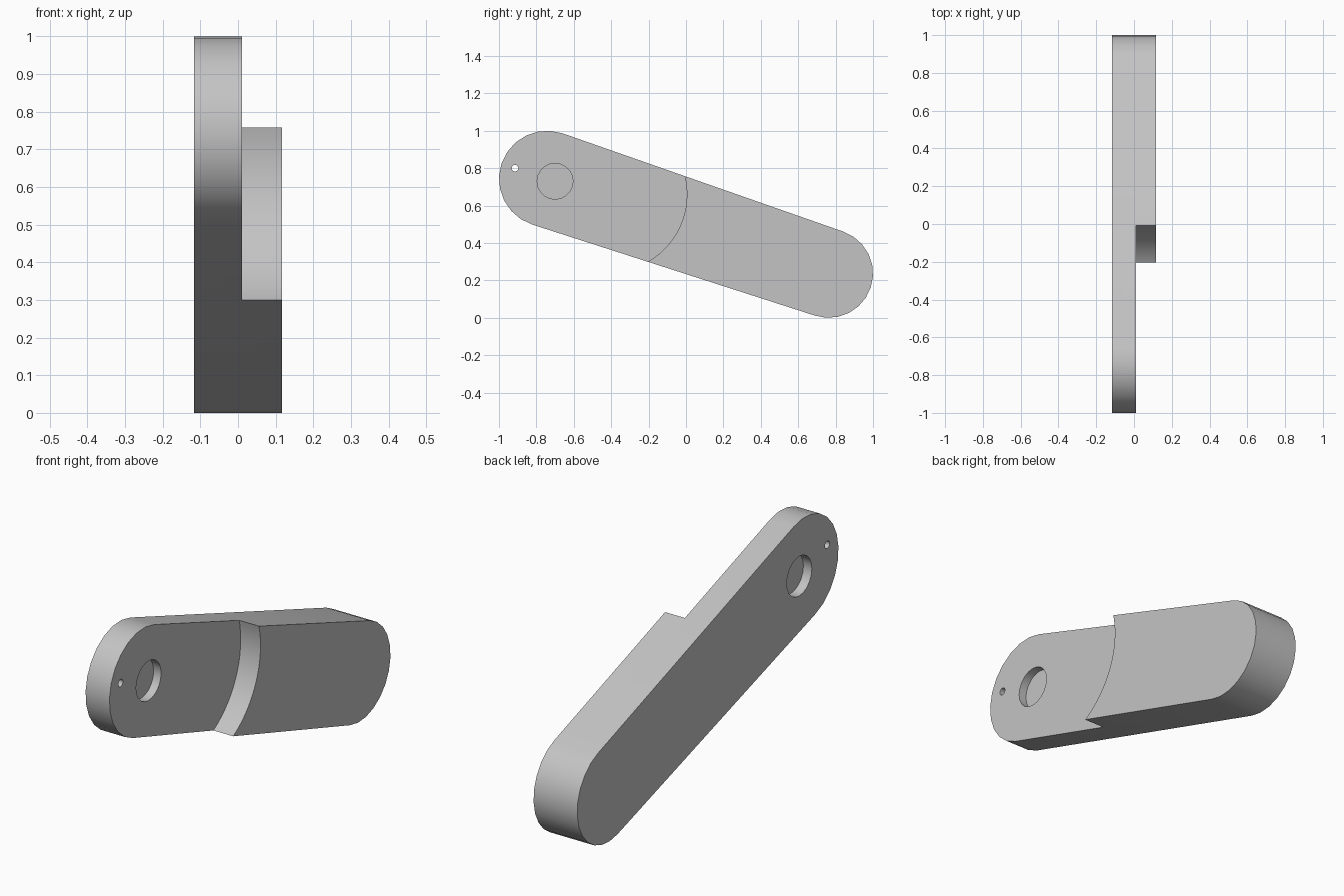
import bpy
import bmesh
from math import radians, cos, sin, atan2, asin, hypot, degrees

if "Cube" in bpy.data.objects:
    bpy.data.objects.remove(bpy.data.objects["Cube"], do_unlink=True)

BACK, STEP, FRONT = -0.117, 0.011, 0.117     # x of plain side, ledge and raised side


def arc(y, z, r, start, end, n):
    """Points on an arc in the YZ plane, angles in degrees."""
    angles = [radians(start + (end - start) * i / n) for i in range(n + 1)]
    return [(y + r * cos(a), z + r * sin(a)) for a in angles]


def prism(name, outline, x0, x1):
    """Extrude a YZ outline along X."""
    bm = bmesh.new()
    base = bm.faces.new([bm.verts.new((x0, y, z)) for y, z in outline])
    top = bmesh.ops.extrude_face_region(bm, geom=[base])["geom"]
    moved = [v for v in top if isinstance(v, bmesh.types.BMVert)]
    bmesh.ops.translate(bm, verts=moved, vec=(x1 - x0, 0, 0))
    bmesh.ops.recalc_face_normals(bm, faces=bm.faces[:])
    mesh = bpy.data.meshes.new(name)
    bm.to_mesh(mesh)
    bm.free()
    obj = bpy.data.objects.new(name, mesh)
    bpy.context.collection.objects.link(obj)
    return obj


def disc(name, y, z, r, x0, x1, sides):
    return prism(name, arc(y, z, r, 0, 360, sides)[:-1], x0, x1)


def cut(target, cutter):
    """Subtract a cutter from the target and discard it."""
    cutter.hide_render = True
    mod = target.modifiers.new("cut", "BOOLEAN")
    mod.object = cutter
    mod.operation = "DIFFERENCE"
    mod.solver = "EXACT"
    bpy.context.view_layer.objects.active = target
    bpy.ops.object.modifier_apply(modifier=mod.name)
    bpy.data.objects.remove(cutter, do_unlink=True)


# Slightly tapered bar: two round ends joined by their common tangents
r1, r2 = 0.257, 0.237
y1, z1, y2, z2 = r1 - 1, 1 - r1, 1 - r2, r2
tilt = degrees(atan2(z2 - z1, y2 - y1))
taper = degrees(asin((r1 - r2) / hypot(y2 - y1, z2 - z1)))
upper, lower = tilt + 90 - taper, tilt - 90 + taper
outline = arc(y1, z1, r1, upper, lower + 360, 12) + arc(y2, z2, r2, lower, upper, 12)
body = prism("handle_body", outline, BACK, FRONT)

# Ledge with a curved shoulder
shoulder = arc(-0.41, 0.66, 0.415, -80, 40, 24)
corners = [(shoulder[-1][0], 1.2), (-1.2, 1.2), (-1.2, 0.2)]
cut(body, prism("ledge_cutter", shoulder + corners, STEP, 0.3))

# Shallow round pockets on both sides and a small through hole
cut(body, disc("front_pocket_cutter", -0.70, 0.73, 0.096, STEP - 0.04, 0.2, 20))
cut(body, disc("back_pocket_cutter", -0.70, 0.73, 0.096, -0.2, BACK + 0.045, 20))
cut(body, disc("pin_hole_cutter", -0.914, 0.80, 0.018, -0.2, 0.2, 12))

# Plain grey finish
grey = bpy.data.materials.new("light_grey")
grey.use_nodes = True
colour = (0.55, 0.55, 0.55, 1)
grey.diffuse_color = colour
grey.node_tree.nodes["Principled BSDF"].inputs["Base Color"].default_value = colour
body.data.materials.clear()
body.data.materials.append(grey)

bpy.ops.object.select_all(action="DESELECT")
body.select_set(True)
bpy.context.view_layer.objects.active = body
bpy.ops.object.shade_smooth_by_angle(angle=radians(35))
